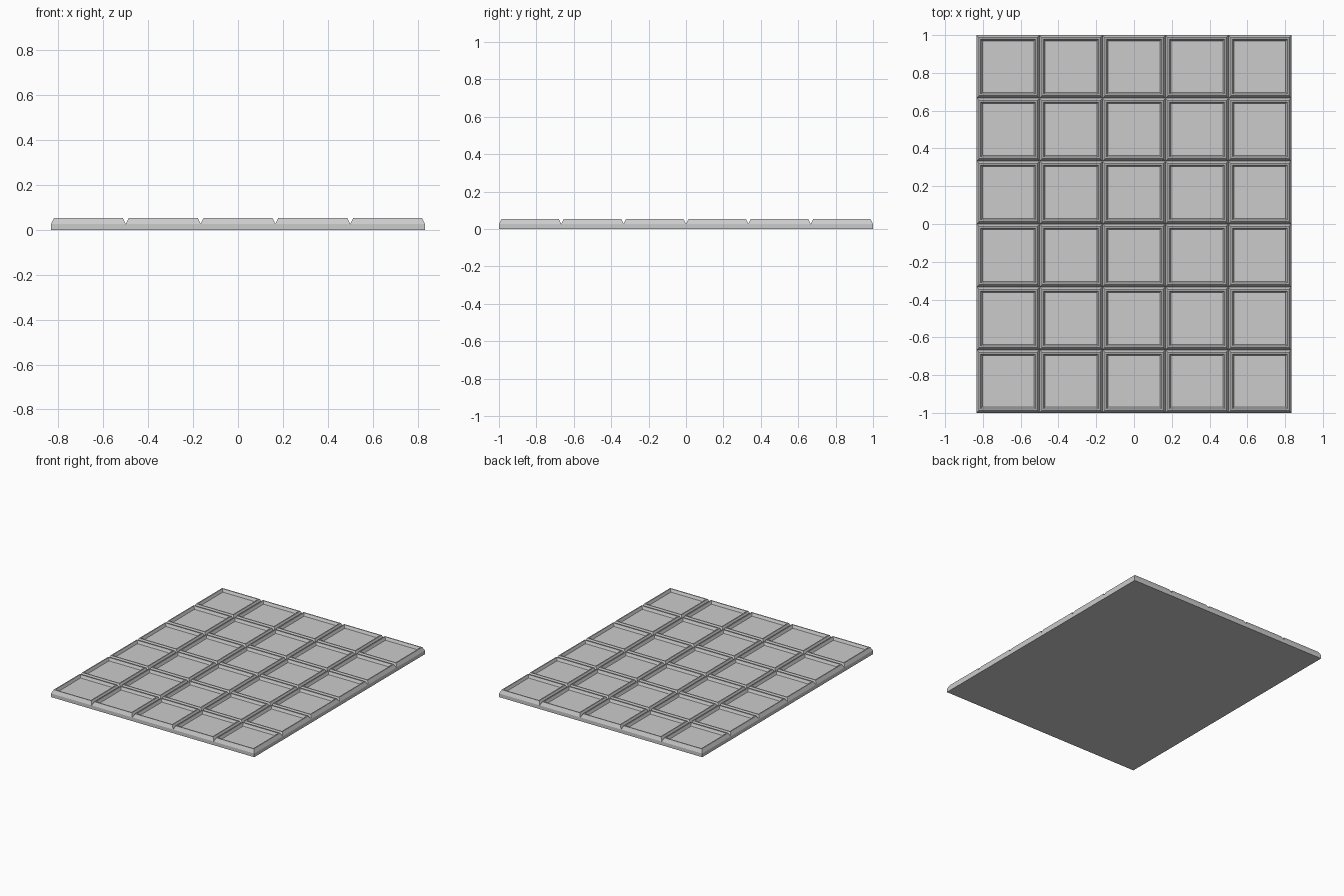
import bpy, bmesh

cube = bpy.data.objects.get("Cube")
if cube:
    bpy.data.objects.remove(cube, do_unlink=True)

COLS, ROWS, CELL = 5, 6, 1 / 3
GROOVE_Z, TOP_Z = 0.027, 0.053

# Plain grey material
grey = bpy.data.materials.new("light grey")
grey.use_nodes = True
colour = (0.6, 0.6, 0.6, 1)
grey.diffuse_color = colour
grey.node_tree.nodes["Principled BSDF"].inputs["Base Color"].default_value = colour

bm = bmesh.new()

# Sheet of square tiles at groove level
corners = [[bm.verts.new(((i - COLS / 2) * CELL, (j - ROWS / 2) * CELL, GROOVE_Z))
            for j in range(ROWS + 1)] for i in range(COLS + 1)]
tiles = [bm.faces.new((corners[i][j], corners[i + 1][j],
                       corners[i + 1][j + 1], corners[i][j + 1]))
         for i in range(COLS) for j in range(ROWS)]
bm.normal_update()

# Solid slab under the tiles
border = [e for e in bm.edges if e.is_boundary]
skirt = bmesh.ops.extrude_edge_only(bm, edges=border)["geom"]
for v in skirt:
    if isinstance(v, bmesh.types.BMVert):
        v.co.z = 0
bmesh.ops.holes_fill(bm, edges=[e for e in bm.edges if e.is_boundary], sides=0)
bmesh.ops.recalc_face_normals(bm, faces=bm.faces)

# Each tile: sloped outer side, flat rim, sloped recess wall
for width, rise in ((0.013, TOP_Z - GROOVE_Z), (0.008, 0), (0.009, -0.02)):
    bmesh.ops.inset_individual(bm, faces=tiles, thickness=width, depth=rise,
                               use_even_offset=True)

mesh = bpy.data.meshes.new("tiled_slab")
bm.to_mesh(mesh)
bm.free()
mesh.materials.append(grey)
slab = bpy.data.objects.new("tiled_slab", mesh)
bpy.context.collection.objects.link(slab)
